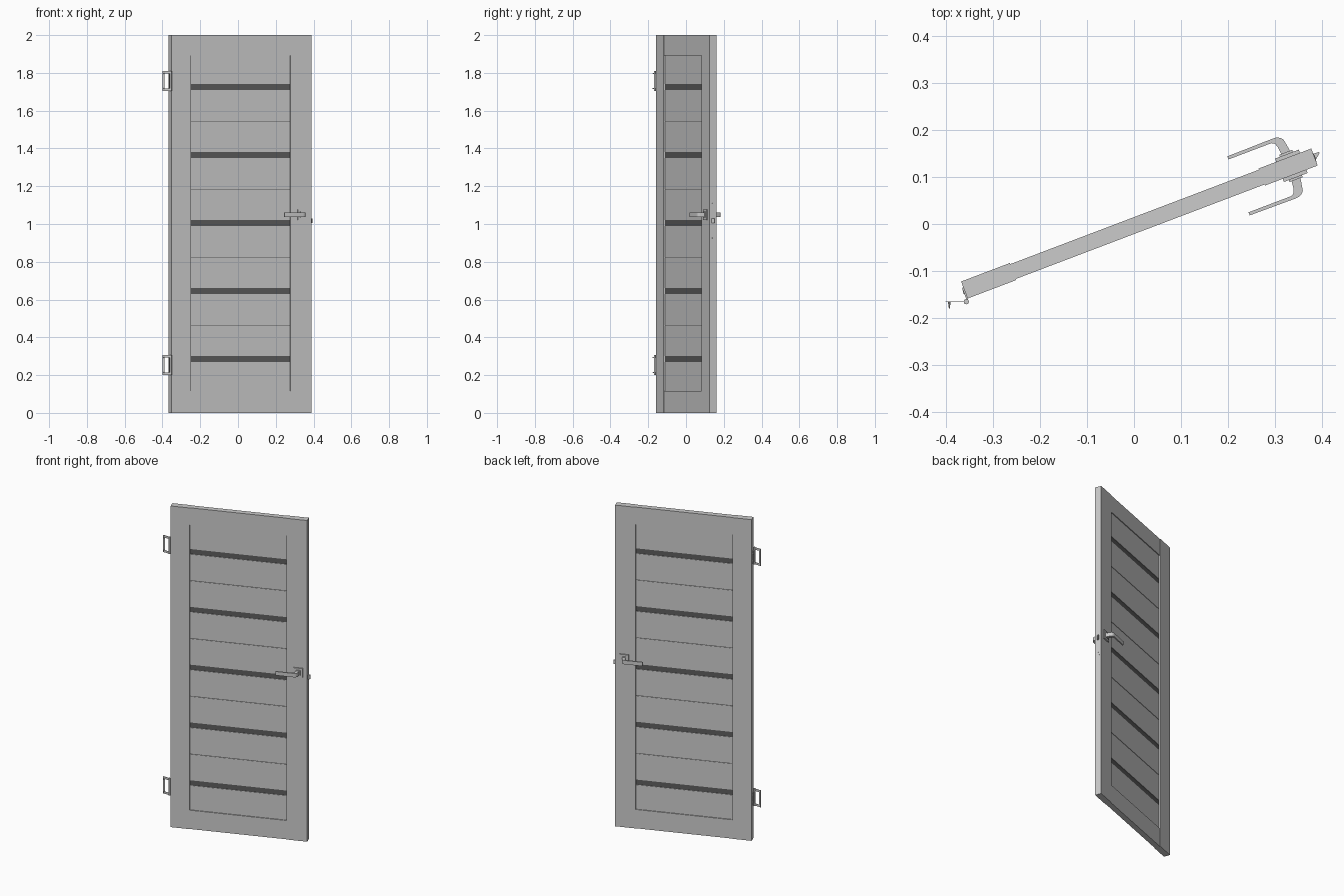
import bpy, bmesh, math
from mathutils import Matrix, Vector

if "Cube" in bpy.data.objects:
    bpy.data.objects.remove(bpy.data.objects["Cube"])

ANGLE = math.radians(20.8)
# the leaf stands half open: local u = width, v = thickness (+ is back), z up
DOOR = Matrix.Translation((0.0115, 0.001, 0)) @ Matrix.Rotation(ANGLE, 4, 'Z')
WORLD = Matrix.Identity(4)


def material(name, value):
    m = bpy.data.materials.new(name)
    m.diffuse_color = (value, value, value, 1)
    m.use_nodes = True
    m.node_tree.nodes["Principled BSDF"].inputs["Base Color"].default_value = m.diffuse_color
    return m


GREY = material("light_grey", 0.6)
DARK = material("dark_grey", 0.11)


def finish(name, bm, mat, frame, smooth=False):
    bmesh.ops.recalc_face_normals(bm, faces=bm.faces)
    me = bpy.data.meshes.new(name)
    bm.to_mesh(me)
    bm.free()
    me.materials.append(mat)
    ob = bpy.data.objects.new(name, me)
    ob.matrix_world = frame
    bpy.context.collection.objects.link(ob)
    if smooth:
        bpy.context.view_layer.objects.active = ob
        ob.select_set(True)
        bpy.ops.object.shade_smooth_by_angle(angle=math.radians(35))
        ob.select_set(False)
    return ob


def box(name, x, y, z, mat=GREY, frame=DOOR):
    bm = bmesh.new()
    bmesh.ops.create_cube(bm, size=1)
    for v in bm.verts:
        v.co = Vector([(r[0] + r[1]) / 2 + c * (r[1] - r[0]) for r, c in zip((x, y, z), v.co)])
    return finish(name, bm, mat, frame)


def cylinder(name, p, q, r, frame=DOOR, r2=None, sides=16):
    p, q = Vector(p), Vector(q)
    bm = bmesh.new()
    rot = (q - p).to_track_quat('Z', 'Y').to_matrix().to_4x4()
    bmesh.ops.create_cone(bm, cap_ends=True, segments=sides, radius1=r,
                          radius2=r if r2 is None else r2, depth=(q - p).length,
                          matrix=Matrix.Translation((p + q) / 2) @ rot)
    return finish(name, bm, GREY, frame, True)


def extrude_z(name, pts, z0, z1, frame=DOOR, smooth=False):
    bm = bmesh.new()
    face = bm.faces.new([bm.verts.new((x, y, z0)) for x, y in pts])
    new = bmesh.ops.extrude_face_region(bm, geom=[face])["geom"]
    bmesh.ops.translate(bm, vec=(0, 0, z1 - z0), verts=[g for g in new if isinstance(g, bmesh.types.BMVert)])
    return finish(name, bm, GREY, frame, smooth)


# Stiles, slightly proud of the rails
W, T = 0.3975, 0.0193
L, R = -0.287, 0.278
BOTTOM, TOP, MID = 0.117, 1.893, 1.005
box("hinge_stile", (-W, L), (-T, T), (0, 2))
box("lock_stile", (R, W), (-T, T), (0, 2))
box("bottom_rail", (L, R), (-0.0168, 0.0168), (0, BOTTOM))
box("top_rail", (L, R), (-0.0168, 0.0168), (TOP, 2))

# Dark core shows through as five strips and thin joints
box("dark_inlay", (L, R), (-0.009, 0.009), (BOTTOM, TOP), DARK)
STEP, HALF, GAP = 0.36, 0.016, 0.0015
for i in range(5):
    c = MID + STEP * (i - 2)
    low = BOTTOM if i == 0 else c - STEP / 2 + GAP
    high = TOP if i == 4 else c + STEP / 2 - GAP
    box("lower_slat", (L, R), (-0.0115, 0.0115), (low, c - HALF))
    box("upper_slat", (L, R), (-0.0115, 0.0115), (c + HALF, high))

# Handles, mirrored front and back
HZ, HU = 1.05, 0.345
for side, s in (("back", 1), ("front", -1)):
    box(side + "_rose", (HU - 0.027, HU + 0.027), sorted((s * T, s * 0.0265)), (HZ - 0.028, HZ + 0.028))
    box(side + "_collar", (HU - 0.016, HU + 0.014), sorted((s * 0.0265, s * 0.031)), (HZ - 0.016, HZ + 0.016))
    outline = [(0.225, 0.060), (0.225, 0.067), (0.330, 0.068)]
    for k in range(1, 7):
        a = math.radians(90 - 15 * k)
        outline.append((0.330 + 0.020 * math.cos(a), 0.053 + 0.015 * math.sin(a)))
    outline += [(0.354, 0.030), (0.334, 0.030), (0.332, 0.048), (0.329, 0.056), (0.322, 0.060)]
    extrude_z(side + "_lever", [(u, s * v) for u, v in outline], HZ - 0.012, HZ + 0.012, smooth=True)

# Lock plate with latch and screws on the edge
box("lock_plate", (W - 0.001, W + 0.0006), (-0.010, 0.010), (0.905, 1.13))
extrude_z("latch", [(W, -0.007), (W + 0.013, 0.004), (W + 0.013, 0.007), (W, 0.007)], 1.004, 1.030)
for z in (0.926, 1.11):
    cylinder("lock_screw", (W, 0, z), (W + 0.0016, 0, z), 0.004)


# Nested hinges: jamb leaf is an open frame, the door leaf fits its hole
def hinge(z):
    px, py, h = -0.356, -0.1650, 0.053
    y = (py - 0.001, py + 0.001)
    cylinder("hinge_pin", (px, py, z - h), (px, py, z + h), 0.0055, WORLD)
    box("jamb_leaf_side", (-0.400, -0.388), y, (z - h, z + h), frame=WORLD)
    for s in (-1, 1):
        box("jamb_leaf_arm", (-0.388, px), y, sorted((z + s * h, z + s * (h - 0.014))), frame=WORLD)
        zs = z + s * 0.040
        cylinder("hinge_screw", (-0.392, py, zs), (-0.392, py - 0.014, zs), 0.003, WORLD, 0.001, 10)
    box("door_leaf", (-W - 0.003, -W), (-0.0245, 0.006), (z - 0.037, z + 0.037))
    for dz in (-0.022, 0.022):
        cylinder("door_leaf_screw", (-W - 0.002, -0.004, z + dz), (-W - 0.004, -0.004, z + dz), 0.004)


hinge(0.254)
hinge(1.757)
